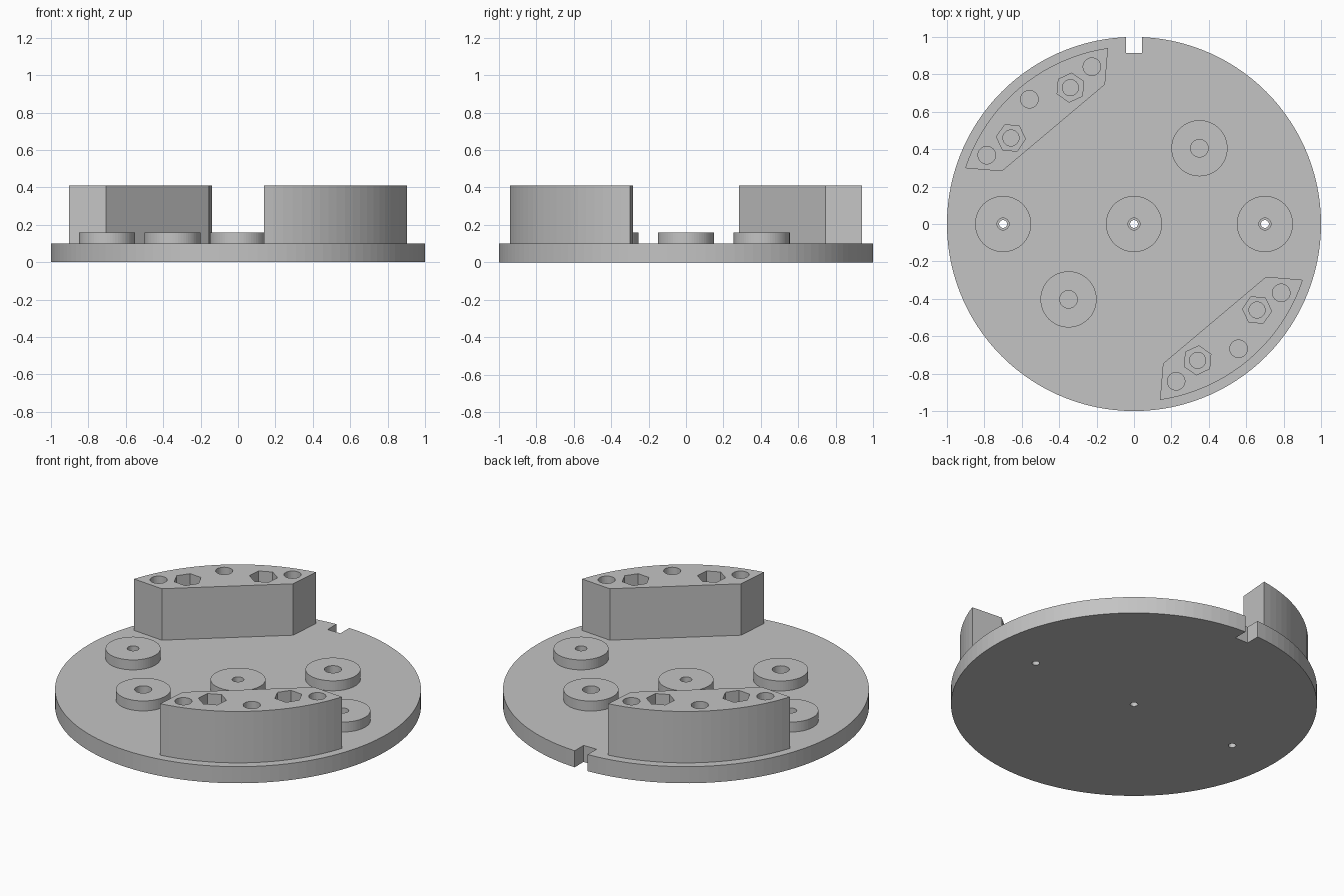
import bpy, bmesh, math

cube = bpy.data.objects.get("Cube")
if cube:
    bpy.data.objects.remove(cube, do_unlink=True)

# Single grey finish
grey = bpy.data.materials.new("plain_grey")
grey.use_nodes = True
colour = (0.55, 0.55, 0.55, 1)
grey.diffuse_color = colour
grey.node_tree.nodes["Principled BSDF"].inputs["Base Color"].default_value = colour

PLATE_TOP, BOSS_TOP, BLOCK_TOP = 0.10, 0.16, 0.41
POCKET_FLOOR = 0.26


def prism(name, outline, z0, z1):
    """Extrude a counter-clockwise outline from z0 to z1."""
    bm = bmesh.new()
    face = bm.faces.new([bm.verts.new((x, y, z0)) for x, y in outline])
    ext = bmesh.ops.extrude_face_region(bm, geom=[face])
    top = [v for v in ext["geom"] if isinstance(v, bmesh.types.BMVert)]
    bmesh.ops.translate(bm, verts=top, vec=(0, 0, z1 - z0))
    bmesh.ops.recalc_face_normals(bm, faces=bm.faces[:])
    mesh = bpy.data.meshes.new(name)
    bm.to_mesh(mesh)
    bm.free()
    mesh.materials.append(grey)
    obj = bpy.data.objects.new(name, mesh)
    bpy.context.collection.objects.link(obj)
    return obj


def ring(x, y, radius, sides, turn=0.0):
    angles = [turn + math.tau * i / sides for i in range(sides)]
    return [(x + radius * math.cos(a), y + radius * math.sin(a)) for a in angles]


def cut(obj, outline, z0, z1):
    """Subtract a prism from the object and discard the cutter."""
    cutter = prism("cutter", outline, z0, z1)
    cutter.hide_render = True
    mod = obj.modifiers.new("cut", "BOOLEAN")
    mod.operation, mod.solver, mod.object = "DIFFERENCE", "EXACT", cutter
    bpy.context.view_layer.update()
    result = bpy.data.meshes.new_from_object(
        obj.evaluated_get(bpy.context.evaluated_depsgraph_get()))
    obj.modifiers.clear()
    obj.data = result
    bpy.data.objects.remove(cutter, do_unlink=True)


# Round base plate with a keyway notch at the back
plate = prism("base_plate", ring(0, 0, 1, 120), 0, PLATE_TOP)
cut(plate, [(-0.043, 0.914), (0.043, 0.914), (0.043, 1.1), (-0.043, 1.1)], -0.1, 0.3)

# Bosses: three carry through holes, two carry blind holes
bosses = [
    ("centre_boss", 0, 0, True),
    ("left_boss", 0.7, 0, True),
    ("right_boss", -0.7, 0, True),
    ("back_boss", 0.35, 0.405, False),
    ("front_boss", -0.35, -0.403, False),
]
for name, x, y, through in bosses:
    boss = prism(name, ring(x, y, 0.15, 64), PLATE_TOP, BOSS_TOP)
    cut(boss, ring(x, y, 0.032 if through else 0.047, 32), 0, 0.5)
    if through:
        cut(plate, ring(x, y, 0.021, 32), -0.1, 0.3)

# Curved-back blocks, the second a half turn from the first
ARC_RADIUS = 0.951
start, end = math.radians(98.4), math.radians(161.7)
arc = [start + (end - start) * i / 20 for i in range(21)]
outline = [(ARC_RADIUS * math.cos(a), ARC_RADIUS * math.sin(a)) for a in arc]
outline += [(-0.706, 0.282), (-0.155, 0.746)]
pin_holes = [(-0.787, 0.368), (-0.559, 0.667), (-0.225, 0.841)]
nut_pockets = [(-0.658, 0.46), (-0.34, 0.729)]

for name, side in (("back_block", 1), ("front_block", -1)):
    def place(points):
        return [(x * side, y * side) for x, y in points]

    block = prism(name, place(outline), PLATE_TOP, BLOCK_TOP)
    for x, y in place(pin_holes):
        cut(block, ring(x, y, 0.047, 32), 0, 0.6)
    # Hexagonal pockets above narrower bolt holes
    for x, y in place(nut_pockets):
        cut(block, ring(x, y, 0.043, 32), 0, 0.6)
        turn = math.atan2(y, x) + math.pi / 6
        cut(block, ring(x, y, 0.078, 6, turn), POCKET_FLOOR, 0.6)
